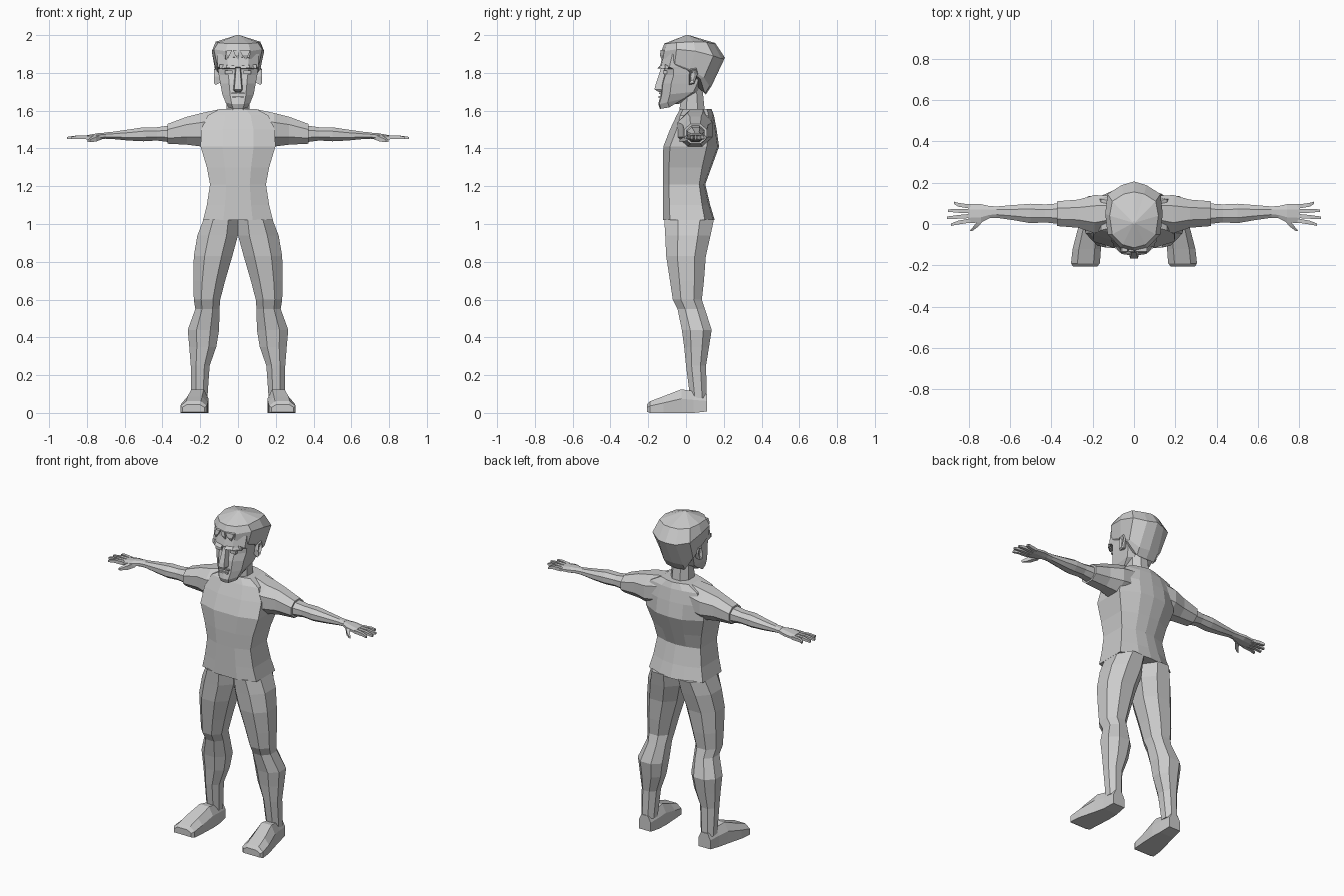
import bpy, bmesh
from mathutils import Vector

grey = bpy.data.materials.new("light grey")
grey.diffuse_color = (0.6, 0.6, 0.6, 1)


def loft(name, rings, mirror=False):
    """Skin a list of point rings, cap both ends, optionally mirror across x."""
    bm = bmesh.new()
    loops = [[bm.verts.new(p) for p in r] for r in rings]
    for a, b in zip(loops, loops[1:]):
        n = len(a)
        for i in range(n):
            bm.faces.new((a[i], a[(i + 1) % n], b[(i + 1) % n], b[i]))
    for end in (loops[0], loops[-1]):
        bm.faces.new(end)
    bmesh.ops.remove_doubles(bm, verts=bm.verts, dist=1e-5)
    bmesh.ops.recalc_face_normals(bm, faces=bm.faces)
    me = bpy.data.meshes.new(name)
    bm.to_mesh(me)
    bm.free()
    me.materials.append(grey)
    ob = bpy.data.objects.new(name, me)
    bpy.context.collection.objects.link(ob)
    if mirror:
        ob.modifiers.new("mirror", 'MIRROR').use_mirror_merge = False
    return ob


def oct2(a0, a1, b0, b1, ca=0.28, cb=0.28):
    """Box outline with cut corners."""
    da, db = (a1 - a0) * ca, (b1 - b0) * cb
    return [(a0 + da, b0), (a1 - da, b0), (a1, b0 + db), (a1, b1 - db),
            (a1 - da, b1), (a0 + da, b1), (a0, b1 - db), (a0, b0 + db)]


def zring(z, x0, x1, y0, y1, ca=0.28, cb=0.28):
    return [(x, y, z) for x, y in oct2(x0, x1, y0, y1, ca, cb)]


def xring(x, y0, y1, z0, z1, c=0.28):
    return [(x, y, z) for y, z in oct2(y0, y1, z0, z1, c, c)]


def sym(half):
    """Close a half outline (centre front to centre back) across x."""
    return half + [(-x, y, z) for x, y, z in half[-2:0:-1]]


def box(name, x0, x1, y0, y1, z0, z1, mirror=False):
    return loft(name, [[(x0, y0, z), (x1, y0, z), (x1, y1, z), (x0, y1, z)]
                       for z in (z0, z1)], mirror)


# shirt body: height, half width, front, back, side front edge, side back edge
shirt = [(1.02, .185, -.122, .152, -.085, .10), (1.10, .165, -.122, .128, -.088, .085),
         (1.21, .148, -.122, .102, -.09, .07), (1.30, .165, -.123, .135, -.09, .085),
         (1.41, .198, -.12, .175, -.085, .11), (1.50, .195, -.085, .162, -.05, .12),
         (1.575, .16, -.05, .148, -.03, .12), (1.61, .095, -.03, .135, -.015, .11)]
loft("shirt", [sym([(0, f, z), (w * .42, f, z), (w, sf, z), (w, sb, z),
                    (w * .45, b - .008, z), (0, b, z)])
               for z, w, f, b, sf, sb in shirt])

# sleeves: x, y range, z range
loft("sleeve", [xring(*r) for r in [
    (.10, -.02, .135, 1.42, 1.607), (.19, -.045, .14, 1.41, 1.588),
    (.27, -.018, .118, 1.42, 1.568), (.372, -.01, .11, 1.425, 1.53)]], True)

# bare arms
loft("arm", [xring(*r) for r in [
    (.36, .0, .10, 1.433, 1.522), (.43, .008, .095, 1.442, 1.512),
    (.50, .004, .098, 1.438, 1.512), (.58, .018, .092, 1.442, 1.50),
    (.665, .03, .085, 1.45, 1.488), (.70, .028, .087, 1.451, 1.485)]], True)

# hands
loft("palm", [xring(*r) for r in [
    (.695, .03, .086, 1.452, 1.484), (.74, .008, .096, 1.447, 1.481),
    (.80, .004, .096, 1.446, 1.47)]], True)
for i, (y, tip_y, tip_x) in enumerate([(.017, -.003, .885), (.039, .03, .905),
                                       (.062, .065, .9), (.084, .102, .87)]):
    loft("finger_%d" % (i + 1), [
        [(x, yy - w, z - w), (x, yy + w, z - w), (x, yy + w, z + w), (x, yy - w, z + w)]
        for x, yy, z, w in [(.79, y, 1.458, .01), (.85, (y + tip_y) / 2, 1.46, .009),
                            (tip_x, tip_y, 1.455, .006)]], True)
loft("thumb", [
    [(x - w, y, z - w), (x + w, y, z - w), (x + w, y, z + w), (x - w, y, z + w)]
    for x, y, z, w in [(.735, .025, 1.462, .014), (.765, -.012, 1.448, .012),
                       (.79, -.035, 1.44, .006)]], True)

# trouser legs: height, x range, y range
loft("trouser_leg", [zring(*r) for r in [
    (1.025, 0, .182, -.115, .148), (.94, 0, .215, -.11, .13),
    (.83, .03, .234, -.105, .105), (.70, .068, .236, -.085, .095),
    (.60, .094, .234, -.07, .084), (.55, .098, .226, -.045, .10),
    (.44, .10, .266, -.022, .136), (.35, .115, .258, -.01, .122),
    (.25, .15, .25, 0, .106), (.08, .162, .247, .022, .11)]], True)

# shoes: lofted from heel to toe as y slices of x range and top height
loft("shoe", [[(x0, y, b), (x1, y, b), (x1, y, b + (t - b) * .6),
               (x1 - (x1 - x0) * .22, y, t), (x0 + (x1 - x0) * .22, y, t),
               (x0, y, b + (t - b) * .6)]
              for y, x0, x1, t, b in [(.112, .165, .245, .10, .008), (.04, .158, .256, .115, 0),
                                      (-.025, .155, .272, .125, 0), (-.12, .16, .297, .088, 0),
                                      (-.19, .165, .305, .062, 0), (-.206, .178, .295, .045, .006)]],
     True)

# neck
loft("neck", [zring(1.59, -.062, .062, -.035, .10), zring(1.74, -.055, .055, -.025, .085)])

# face: height of front, height of back, half width, front, back
loft("face", [sym([(0, f, z), (w * .5, f + .006, z), (w, f + .05, z + (zb - z) * .3),
                   (w, b - .02, zb), (w * .6, b, zb), (0, b, zb)])
              for z, zb, w, f, b in [
                  (1.61, 1.635, .052, -.138, -.04), (1.635, 1.665, .066, -.147, .01),
                  (1.68, 1.70, .083, -.135, .06), (1.745, 1.745, .094, -.128, .08),
                  (1.79, 1.79, .102, -.115, .09), (1.82, 1.82, .106, -.115, .10),
                  (1.832, 1.832, .108, -.138, .10), (1.90, 1.90, .11, -.122, .10)]])

# brow, eyes, nose, mouth
loft("brow", [[(x, -.11, 1.822), (x, y, z), (x, y + .012, z + .014), (x, -.11, 1.845)]
              for x, y, z in [(.012, -.152, 1.822), (.06, -.145, 1.826), (.098, -.10, 1.82)]], True)
box("eye", .03, .068, -.121, -.10, 1.793, 1.812, True)
loft("nose", [[(-w, -.11, z), (-w * .7, y, z), (w * .7, y, z), (w, -.11, z)]
              for z, w, y in [(1.70, .02, -.145), (1.712, .028, -.167),
                              (1.735, .025, -.162), (1.825, .015, -.132)]])
box("upper_lip", -.035, .035, -.142, -.12, 1.688, 1.695)
box("lower_lip", -.028, .028, -.145, -.12, 1.667, 1.677)

# ears
loft("ear", [[(x, .035 + y * s, 1.782 + z * s) for y, z in
              [(-.018, -.045), (.008, -.04), (.028, .015), (.02, .045), (-.012, .04), (-.02, 0)]]
             for x, s in [(.09, .7), (.118, 1), (.126, .85), (.112, .5)]], True)

# hair: hairline, widest ring, crown ring, then the apex
loft("hair", [sym(r) for r in [
    [(0, -.10, 1.875), (.055, -.095, 1.87), (.106, -.055, 1.84), (.109, .01, 1.815),
     (.108, .075, 1.77), (.062, .10, 1.69), (0, .105, 1.685)],
    [(0, -.128, 1.885), (.06, -.122, 1.88), (.112, -.06, 1.85), (.118, .02, 1.82),
     (.114, .095, 1.775), (.065, .125, 1.73), (0, .135, 1.73)],
    [(0, -.13, 1.915), (.065, -.115, 1.915), (.128, -.05, 1.925), (.139, .05, 1.915),
     (.128, .145, 1.89), (.06, .188, 1.875), (0, .206, 1.88)],
    [(0, -.115, 1.955), (.055, -.10, 1.955), (.105, -.05, 1.96), (.118, .04, 1.965),
     (.105, .11, 1.962), (.05, .145, 1.955), (0, .155, 1.958)],
    [(0, .0, 2.0), (.004, .002, 2.0), (.006, .004, 2.0), (.007, .007, 2.0),
     (.006, .01, 2.0), (.004, .012, 2.0), (0, .014, 2.0)]]])

# fringe tufts hanging over the forehead
for i, (x, lean) in enumerate([(-.045, -.018), (-.012, .014), (.022, .02), (.05, -.01)]):
    loft("fringe_%d" % (i + 1), [
        [(x + dx - w, y, z), (x + dx + w, y, z), (x + dx + w, -.10, z), (x + dx - w, -.10, z)]
        for dx, y, z, w in [(0, -.134, 1.92, .014), (lean * .5, -.138, 1.895, .011),
                            (lean, -.13, 1.872, .003)]])
